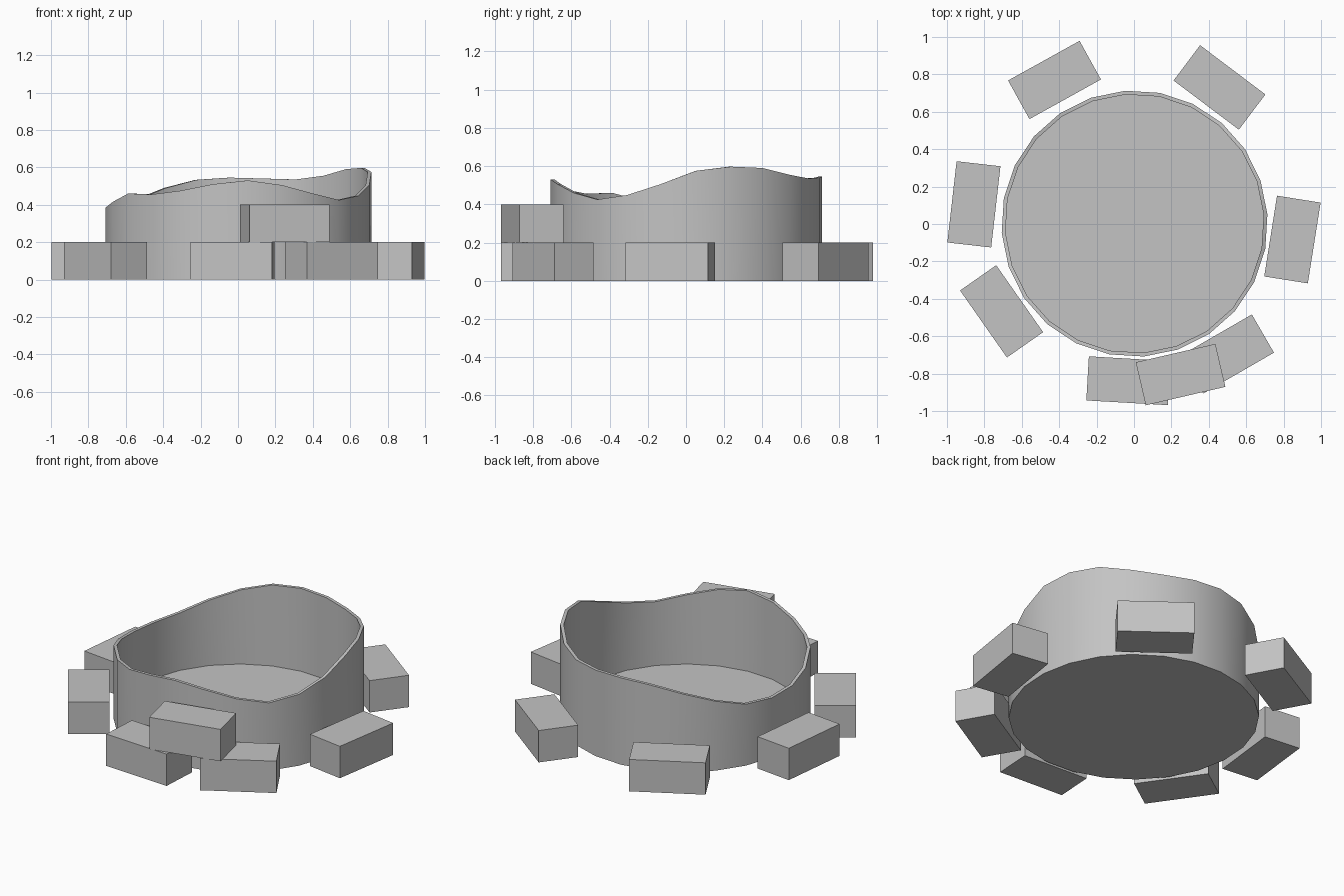
import bpy, bmesh
from math import cos, sin, radians

cube = bpy.data.objects.get("Cube")
if cube:
    bpy.data.objects.remove(cube, do_unlink=True)

SIDES, RADIUS, WALL, FLOOR = 24, 0.712, 0.02, 0.025
START = radians(4)

grey = bpy.data.materials.new("plain_grey")
grey.use_nodes = True
colour = (0.55, 0.55, 0.55, 1)
grey.diffuse_color = colour
grey.node_tree.nodes["Principled BSDF"].inputs["Base Color"].default_value = colour


def add_object(name, bm):
    bmesh.ops.recalc_face_normals(bm, faces=bm.faces)
    mesh = bpy.data.meshes.new(name)
    bm.to_mesh(mesh)
    bm.free()
    mesh.materials.append(grey)
    obj = bpy.data.objects.new(name, mesh)
    bpy.context.collection.objects.link(obj)
    return obj


# Round basin: rim heights run counter-clockwise from the +x side
rim = [.575, .597, .59, .555, .535, .54, .545, .533, .49, .435, .385, .375,
       .385, .415, .46, .455, .475, .51, .53, .505, .46, .425, .448, .505]


def ring(bm, radius, heights):
    step = radians(360 / SIDES)
    return [bm.verts.new((radius * cos(START + i * step), radius * sin(START + i * step), z))
            for i, z in enumerate(heights)]


bm = bmesh.new()
rings = [ring(bm, RADIUS, [0] * SIDES),
         ring(bm, RADIUS, rim),
         ring(bm, RADIUS - WALL, rim),
         ring(bm, RADIUS - WALL, [FLOOR] * SIDES)]
for low, high in zip(rings, rings[1:]):
    for i in range(SIDES):
        j = (i + 1) % SIDES
        bm.faces.new((low[i], low[j], high[j], high[i]))
bm.faces.new(rings[0])   # underside
bm.faces.new(rings[-1])  # inner floor
basin = add_object("basin", bm)
basin.location = (0.003, 0.002, 0)
bpy.ops.object.select_all(action='DESELECT')
basin.select_set(True)
bpy.context.view_layer.objects.active = basin
bpy.ops.object.shade_smooth_by_angle(angle=radians(30))


# Loose blocks around the basin: name, x, y, base height, turn in degrees
blocks = [("back_right_block", -.425, .77, 0, 29),
          ("back_left_block", .457, .73, 0, -37),
          ("left_block", .847, -.083, 0, 81),
          ("right_block", -.856, .105, 0, 83.5),
          ("front_right_block", -.708, -.467, 0, -55),
          ("front_block", -.03, -.838, 0, -3.3),
          ("front_left_block", .5, -.695, 0, 30),
          ("upper_block", .249, -.805, .2, 13)]
for name, x, y, z, turn in blocks:
    bm = bmesh.new()
    bmesh.ops.create_cube(bm, size=1)
    bmesh.ops.scale(bm, vec=(.437, .236, .2), verts=bm.verts)
    block = add_object(name, bm)
    block.location = (x, y, z + .1)
    block.rotation_euler.z = radians(turn)
